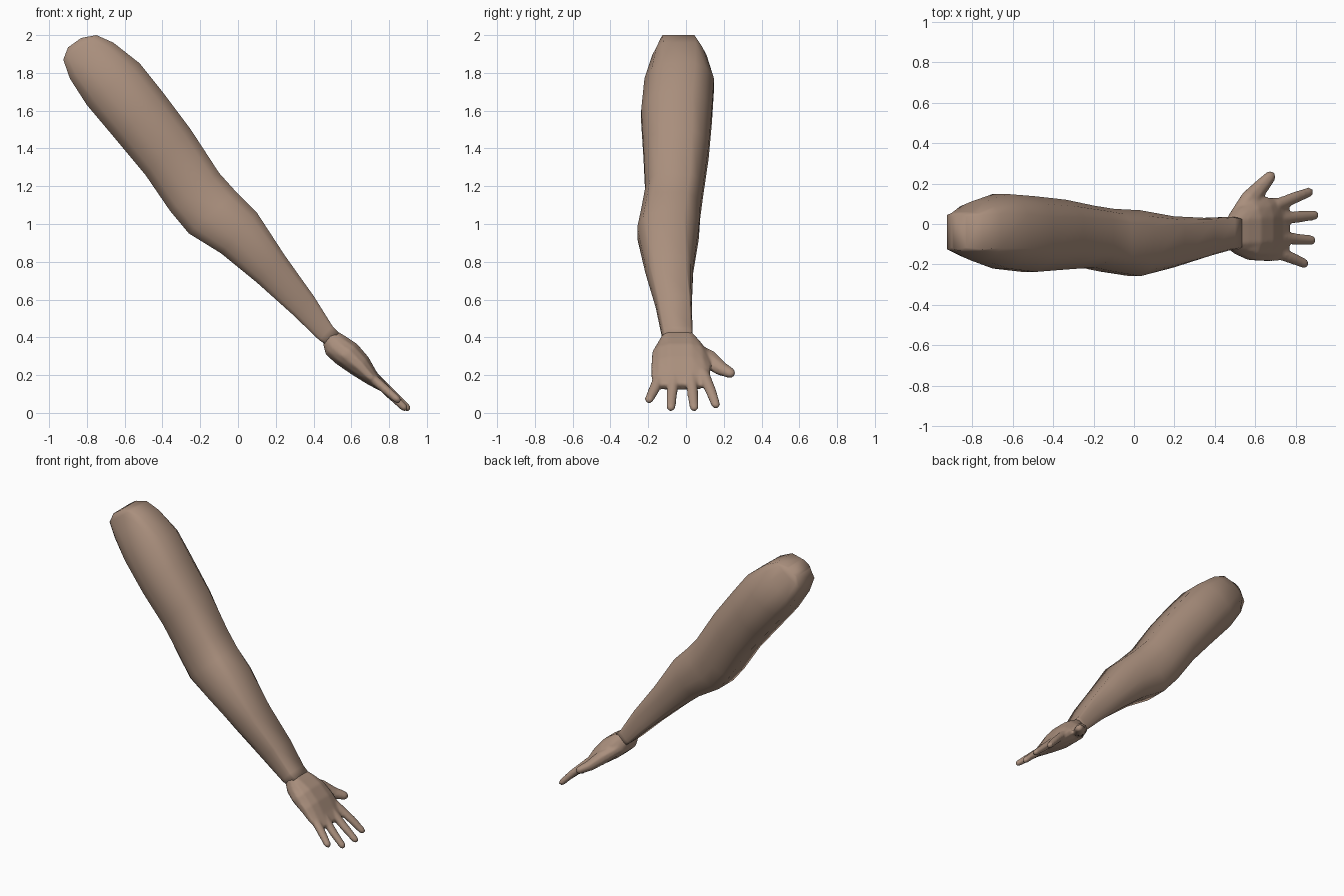
import bpy, bmesh
from mathutils import Vector

old = bpy.data.objects.get("Cube")
if old:
    bpy.data.objects.remove(old)

skin = bpy.data.materials.new("skin tan")
skin.use_nodes = True
COLOUR = (0.40, 0.275, 0.205, 1)
skin.diffuse_color = COLOUR
skin.node_tree.nodes["Principled BSDF"].inputs["Base Color"].default_value = COLOUR


def loft(bm, rings):
    """Skin a list of equal-sized point rings and close both ends."""
    loops = [[bm.verts.new(p) for p in ring] for ring in rings]
    for a, b in zip(loops, loops[1:]):
        for i in range(len(a)):
            j = (i + 1) % len(a)
            bm.faces.new((a[i], a[j], b[j], b[i]))
    bm.faces.new(loops[0])
    bm.faces.new(loops[-1])


def limb_ring(ux, uz, lx, lz, front, back, band):
    """Chamfered section between an upper and a lower profile point."""
    upper, lower = Vector((ux, 0, uz)), Vector((lx, 0, lz))
    mid, up = (upper + lower) / 2, (upper - lower) / 2
    half = (back - front) / 2
    k = min(0.85, band / half)
    quarter = [(k, 1), (k + (1 - k) * 0.62, 0.74), (1, 0.28)]
    right = quarter + [(y, -h) for y, h in reversed(quarter)]
    ring = right + [(-y, h) for y, h in reversed(right)]
    return [mid + up * h + Vector((0, (front + back) / 2 + y * half, 0)) for y, h in ring]


def digit(bm, path, radii):
    """Rounded, tapered finger along a short path."""
    pts = [Vector(p) for p in path]
    along = (pts[-1] - pts[0]).normalized()
    stations = list(zip(pts, radii))
    tip, r = stations[-1]
    stations += [(tip + along * r * 0.55, r * 0.8), (tip + along * r * 0.9, r * 0.4)]
    side = Vector((0.7, 0, 0.72)).cross(along).normalized()
    up = along.cross(side)
    rings = []
    for p, r in stations:
        ring = []
        for a, b in ((1, 0), (.7, .7), (0, 1), (-.7, .7), (-1, 0), (-.7, -.7), (0, -1), (.7, -.7)):
            ring.append(p + side * a * r + up * b * r * 0.85)
        rings.append(ring)
    loft(bm, rings)


def finish(bm, name):
    bmesh.ops.recalc_face_normals(bm, faces=bm.faces)
    mesh = bpy.data.meshes.new(name)
    bm.to_mesh(mesh)
    bm.free()
    mesh.materials.append(skin)
    mesh.shade_smooth()
    obj = bpy.data.objects.new(name, mesh)
    bpy.context.collection.objects.link(obj)
    return obj


# Arm: upper x z, lower x z, front y, back y
arm_sections = [
    (-.83, 1.985, -.90, 1.935, -.13, .05),
    (-.75, 2.00, -.925, 1.87, -.14, .06),
    (-.66, 1.96, -.89, 1.77, -.18, .11),
    (-.52, 1.85, -.80, 1.63, -.22, .148),
    (-.40, 1.70, -.64, 1.44, -.237, .137),
    (-.25, 1.50, -.49, 1.26, -.225, .12),
    (-.10, 1.27, -.36, 1.07, -.215, .09),
    (-.01, 1.17, -.26, .95, -.235, .075),
    (.10, 1.06, -.09, .845, -.258, .068),
    (.25, .83, .10, .69, -.215, .038),
    (.40, .62, .29, .52, -.16, .03),
    (.50, .46, .43, .385, -.13, .035),
    (.535, .425, .475, .355, -.125, .035),
]
bm = bmesh.new()
loft(bm, [limb_ring(*s, 0.085) for s in arm_sections])
arm = finish(bm, "arm")

# Palm
palm_sections = [
    (.51, .44, .45, .37, -.125, .035),
    (.565, .408, .465, .31, -.15, .08),
    (.63, .365, .52, .26, -.178, .115),
    (.69, .295, .60, .205, -.182, .128),
    (.735, .215, .68, .155, -.182, .128),
    (.775, .155, .745, .12, -.165, .105),
]
bm = bmesh.new()
loft(bm, [limb_ring(*s, 0.06) for s in palm_sections])

# Fingers and thumb
fingers = [
    ((.70, .09, .21), (.80, .132, .115), (.865, .157, .045)),
    ((.70, .025, .21), (.81, .035, .105), (.892, .043, .03)),
    ((.70, -.06, .21), (.80, -.075, .105), (.878, -.08, .03)),
    ((.68, -.13, .21), (.78, -.168, .125), (.842, -.195, .072)),
]
for path in fingers:
    digit(bm, path, (.034, .030, .025))
digit(bm, ((.50, .02, .34), (.575, .12, .285), (.63, .185, .235), (.672, .232, .212)),
      (.045, .055, .042, .032))
hand = finish(bm, "hand")

# Fuse the digits into the palm
fuse = hand.modifiers.new("fuse", "REMESH")
fuse.mode = "VOXEL"
fuse.voxel_size = 0.009
fuse.use_smooth_shade = True
soften = hand.modifiers.new("soften", "SMOOTH")
soften.factor = 0.5
soften.iterations = 4
